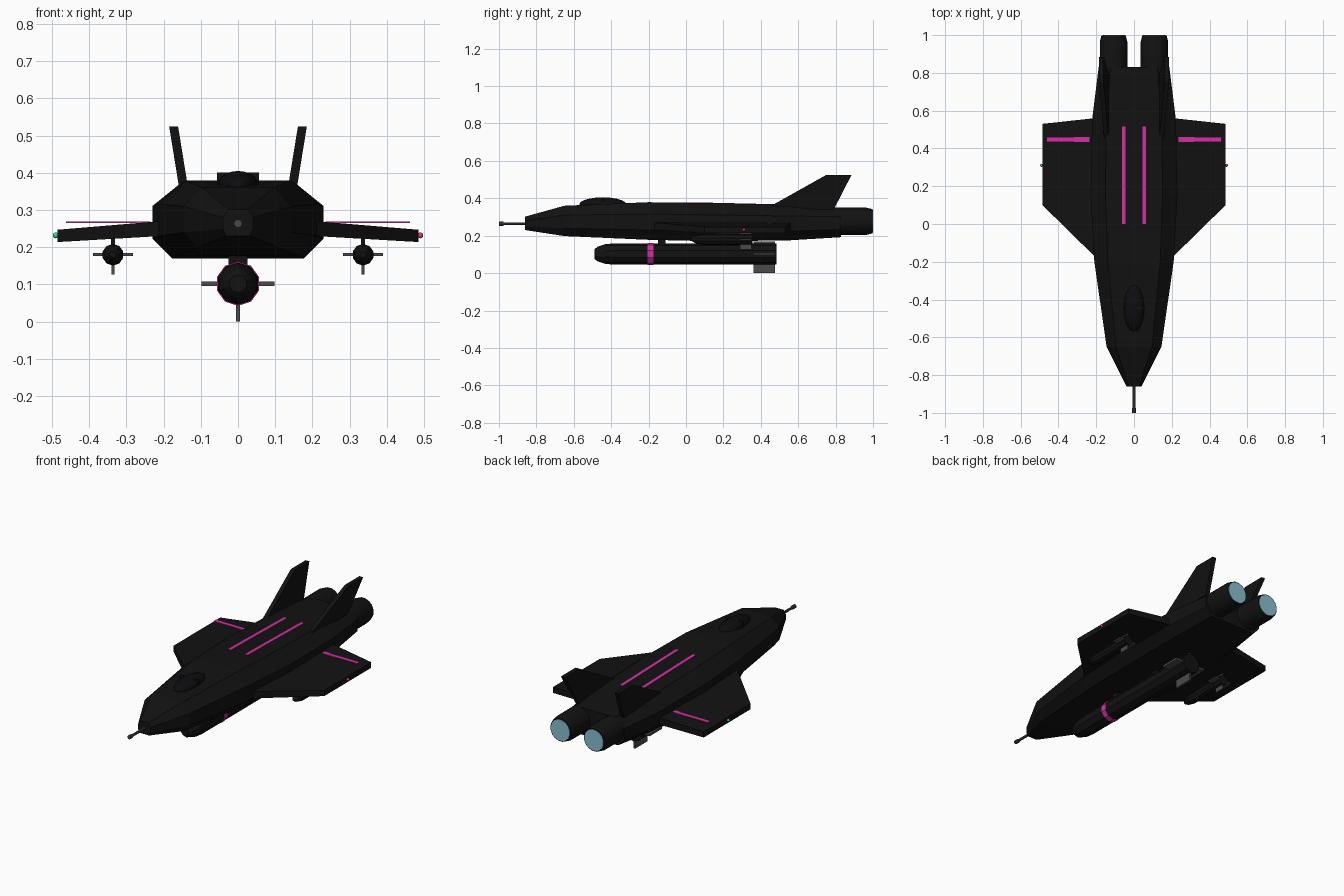
import bpy, bmesh, math
from mathutils import Vector

if "Cube" in bpy.data.objects:
    bpy.data.objects.remove(bpy.data.objects["Cube"])


def mat(name, rgb):
    m = bpy.data.materials.new(name)
    m.diffuse_color = (*rgb, 1)
    m.use_nodes = True
    m.node_tree.nodes["Principled BSDF"].inputs["Base Color"].default_value = m.diffuse_color
    return m


BLACK = mat("black", (0.006, 0.006, 0.006))
GLASS = mat("dark_glass", (0.004, 0.004, 0.005))
PINK = mat("pink", (0.65, 0.03, 0.36))
GREY = mat("grey", (0.07, 0.07, 0.075))
BLUE = mat("exhaust_blue", (0.25, 0.52, 0.62))
RED = mat("red", (0.8, 0.05, 0.08))
GREEN = mat("green", (0.05, 0.7, 0.25))


def loft(name, rings, m, smooth=False):
    """Skin a list of equal-length point loops and cap both ends."""
    bm = bmesh.new()
    loops = [[bm.verts.new(p) for p in r] for r in rings]
    n = len(loops[0])
    for a, b in zip(loops, loops[1:]):
        for i in range(n):
            j = (i + 1) % n
            bm.faces.new((a[i], a[j], b[j], b[i]))
    bm.faces.new(loops[0])
    bm.faces.new(loops[-1])
    bmesh.ops.recalc_face_normals(bm, faces=bm.faces[:])
    me = bpy.data.meshes.new(name)
    bm.to_mesh(me)
    bm.free()
    ob = bpy.data.objects.new(name, me)
    bpy.context.collection.objects.link(ob)
    me.materials.append(m)
    if smooth:
        bpy.context.view_layer.objects.active = ob
        bpy.ops.object.select_all(action='DESELECT')
        ob.select_set(True)
        bpy.ops.object.shade_smooth_by_angle(angle=math.radians(40))
    return ob


def turned(name, x, z, profile, sides, m, smooth=False):
    """Round body along y from (y, radius) pairs."""
    ang = [2 * math.pi * (i + 0.5) / sides for i in range(sides)]
    return loft(name, [[(x + r * math.cos(a), y, z + r * math.sin(a)) for a in ang]
                       for y, r in profile], m, smooth)


def box(name, lo, hi, m):
    (x0, y0, z0), (x1, y1, z1) = lo, hi
    return loft(name, [[(x0, y0, z), (x1, y0, z), (x1, y1, z), (x0, y1, z)]
                       for z in (z0, z1)], m)


def ball(name, loc, scale, m, seg=16, rings=10):
    bpy.ops.mesh.primitive_uv_sphere_add(segments=seg, ring_count=rings, radius=1, location=loc)
    ob = bpy.context.object
    ob.name, ob.scale = name, scale
    ob.data.materials.append(m)
    bpy.ops.object.shade_smooth_by_angle(angle=math.radians(40))


def body_ring(y, w, zb, zt):
    h = zt - zb
    half = [(0.77 * w, zb), (w, zb + 0.26 * h), (w, zb + 0.69 * h), (0.66 * w, zt)]
    pts = half + [(-x, z) for x, z in reversed(half)]
    return [(x, y, z) for x, z in pts]


# Faceted fuselage
loft("fuselage", [body_ring(*s) for s in (
    (-0.86, 0.04, 0.23, 0.302), (-0.65, 0.145, 0.198, 0.36), (-0.2, 0.21, 0.178, 0.379),
    (0.15, 0.23, 0.17, 0.374), (0.55, 0.222, 0.175, 0.364), (0.83, 0.187, 0.192, 0.35))], BLACK)

# Canopy and its frame
ball("canopy", (0, -0.445, 0.368), (0.055, 0.125, 0.037), GLASS)
box("canopy_frame", (-0.057, -0.45, 0.36), (0.057, -0.44, 0.401), BLACK)

# Nose probe
turned("nose_probe", 0, 0.264, [(-0.84, 0.008), (-0.975, 0.007), (-0.975, 0.011), (-1.0, 0.011)], 10, GREY)


def store(name, x, z, profile, fin_y, fin_span, fin_t, sides):
    """Finned store slung under the aircraft."""
    turned(name, x, z, profile, sides, BLACK)
    y0, y1 = fin_y
    box(name + "_fin_horizontal", (x - fin_span, y0, z - fin_t), (x + fin_span, y1, z + fin_t), GREY)
    return y0, y1


# Centre store with band, fins and pylon
store("centre_store", 0, 0.102, [(-0.49, 0.024), (-0.475, 0.038), (-0.43, 0.053), (-0.38, 0.057),
                                 (0.485, 0.057)], (0.36, 0.475), 0.098, 0.006, 10)
box("centre_store_fin_vertical", (-0.006, 0.36, 0.0), (0.006, 0.475, 0.17), GREY)
turned("centre_store_band", 0, 0.102, [(-0.205, 0.0595), (-0.175, 0.0595)], 10, PINK)
for y in (-0.13, 0.2):
    box("centre_pylon", (-0.025, y - 0.02, 0.14), (0.025, y + 0.02, 0.18), BLACK)

for s, side in ((-1, "left"), (1, "right")):
    # Wing
    loft(side + "_wing", [[(s * x, y0, z0), (s * x, y1, z0), (s * x, y1, z1), (s * x, y0, z1)]
         for x, y0, y1, z0, z1 in ((0.15, -0.23, 0.565, 0.235, 0.274),
                                   (0.21, -0.17, 0.56, 0.23, 0.27),
                                   (0.485, 0.10, 0.53, 0.214, 0.247))], BLACK)
    # Navigation light
    ball(side + "_wing_light", (s * 0.49, 0.31, 0.232), (0.008,) * 3, RED if s > 0 else GREEN, 10, 6)
    # Pink stripes on wing and back
    box(side + "_wing_stripe", (s * 0.235, 0.435, 0.265), (s * 0.462, 0.46, 0.269), PINK)
    loft(side + "_back_stripe", [[(s * 0.045, y, z - 0.004), (s * 0.064, y, z - 0.004),
                                  (s * 0.064, y, z + 0.002), (s * 0.045, y, z + 0.002)]
         for y, z in ((0, 0.3765), (0.15, 0.374), (0.515, 0.3655))], PINK)
    # Canted tail fin
    loft(side + "_tail_fin", [[(s * (x - 0.012), y0, z), (s * (x + 0.012), y0, z),
                               (s * (x + 0.012), y1, z), (s * (x - 0.012), y1, z)]
         for x, y0, y1, z in ((0.143, 0.42, 0.79, 0.34), (0.173, 0.75, 0.885, 0.525))], BLACK)
    # Engine and glowing exhaust
    turned(side + "_engine", s * 0.108, 0.277, [(0.6, 0.072), (0.8, 0.074), (0.965, 0.074), (0.998, 0.066)],
           16, BLACK, True)
    turned(side + "_exhaust", s * 0.108, 0.277, [(0.99, 0.061), (1.0, 0.061)], 16, BLUE)
    # Small wing store with fins and pylon
    x = s * 0.336
    store(side + "_wing_store", x, 0.18, [(0.03, 0.008), (0.05, 0.02), (0.09, 0.029), (0.355, 0.029)],
          (0.29, 0.35), 0.054, 0.004, 10)
    box(side + "_wing_store_fin_vertical", (x - 0.004, 0.29, 0.127), (x + 0.004, 0.35, 0.233), GREY)
    box(side + "_wing_pylon", (x - 0.005, 0.16, 0.2), (x + 0.005, 0.29, 0.24), BLACK)
